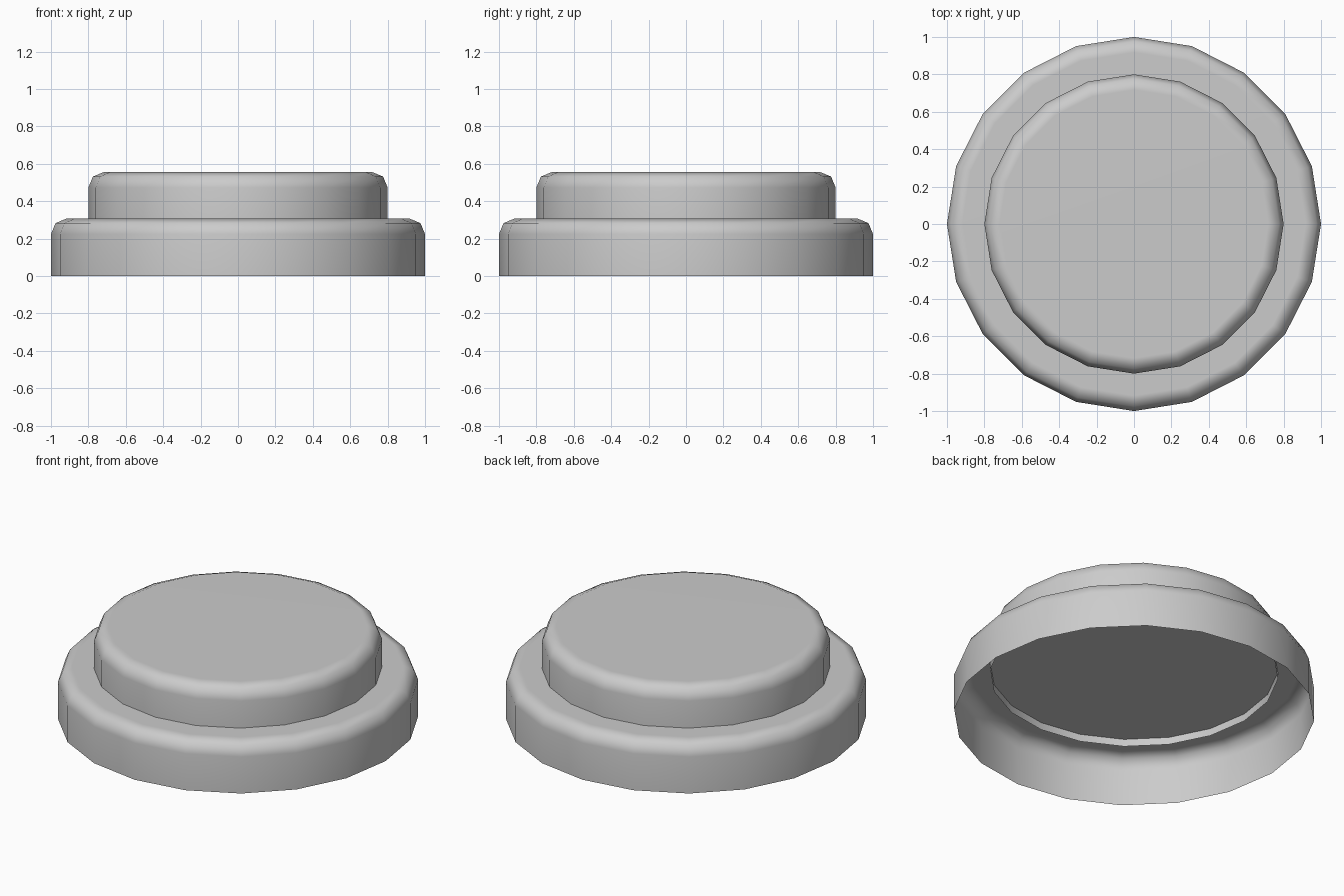
import bpy, bmesh
from math import sin, cos, pi

if "Cube" in bpy.data.objects:
    bpy.data.objects.remove(bpy.data.objects["Cube"])

SIDES = 20


def capped_drum(name, radius, bottom, top, bevel):
    """Open-bottomed drum with a two-step rounded rim and a flat cap."""
    profile = [(radius, bottom)]
    for i in range(3):
        a = i * pi / 4
        profile.append((radius - bevel * (1 - cos(a)),
                        top - bevel * (1 - sin(a))))
    bm = bmesh.new()
    rings = [[bm.verts.new((r * cos(2 * pi * k / SIDES),
                            r * sin(2 * pi * k / SIDES), z))
              for k in range(SIDES)] for r, z in profile]
    for low, high in zip(rings, rings[1:]):
        for k in range(SIDES):
            n = (k + 1) % SIDES
            bm.faces.new((low[k], low[n], high[n], high[k]))
    bm.faces.new(rings[-1])
    for f in bm.faces:
        f.smooth = True
    mesh = bpy.data.meshes.new(name)
    bm.to_mesh(mesh)
    bm.free()
    obj = bpy.data.objects.new(name, mesh)
    bpy.context.collection.objects.link(obj)
    # keeps the cap evenly flat while the rim stays smooth
    obj.modifiers.new("flat_cap_normals", 'WEIGHTED_NORMAL')
    return obj


# wide base, closed on top and open underneath
capped_drum("base", 1.0, 0.0, 0.307, 0.083)
# raised button, its skirt sinking slightly through the base top
capped_drum("button", 0.8, 0.262, 0.556, 0.083)
